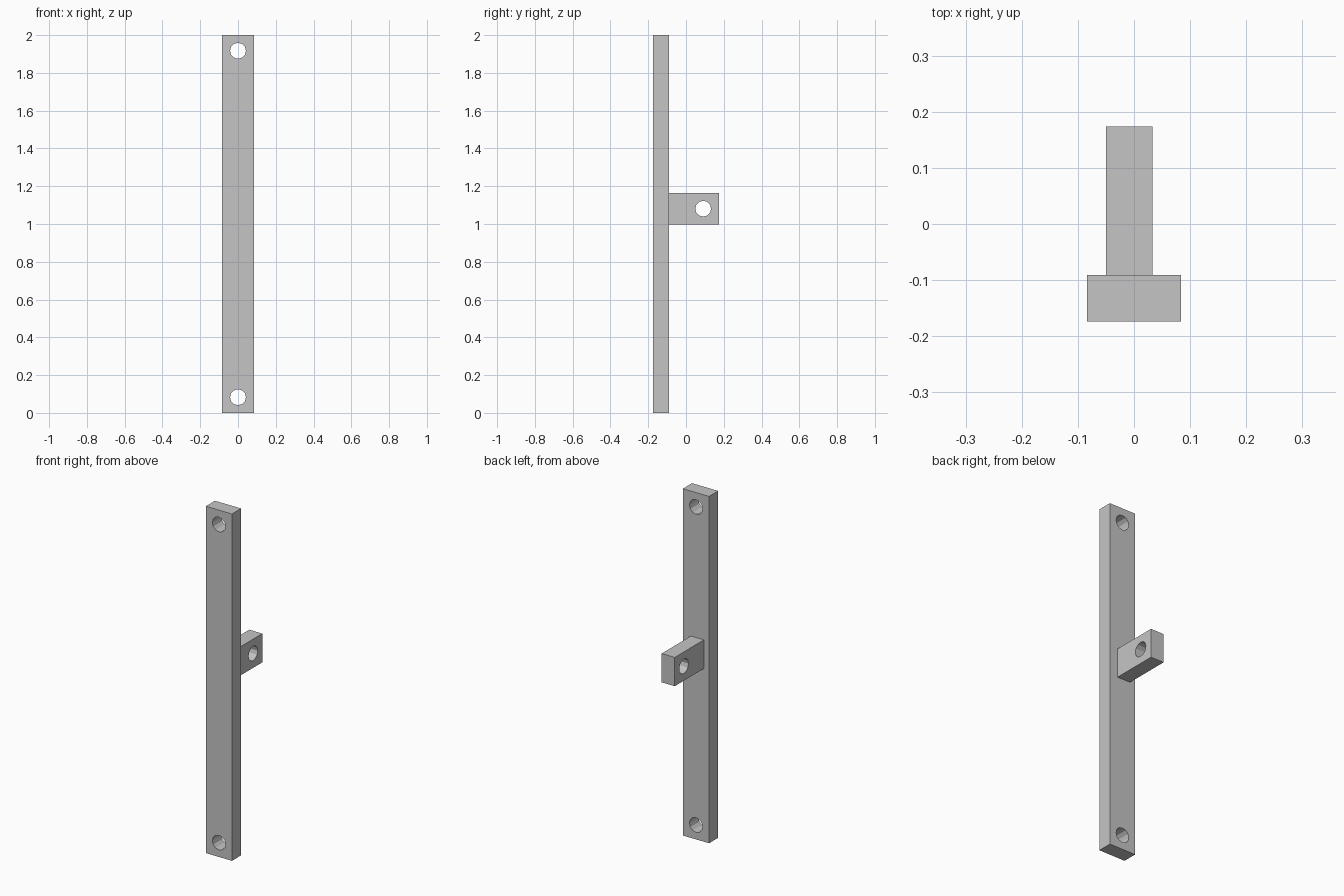
import bpy
from math import pi

if "Cube" in bpy.data.objects:
    bpy.data.objects.remove(bpy.data.objects["Cube"], do_unlink=True)

grey = bpy.data.materials.new("light grey")
grey.use_nodes = True
grey.diffuse_color = (0.56, 0.56, 0.56, 1)
grey.node_tree.nodes["Principled BSDF"].inputs["Base Color"].default_value = grey.diffuse_color

HOLE_RADIUS = 0.042
HOLE_SIDES = 12


def block(name, low, high):
    """Box spanning two opposite corners."""
    centre = [(a + b) / 2 for a, b in zip(low, high)]
    bpy.ops.mesh.primitive_cube_add(size=1, location=centre)
    obj = bpy.context.object
    obj.name = name
    obj.scale = [b - a for a, b in zip(low, high)]
    bpy.ops.object.transform_apply(location=True, rotation=False, scale=True)
    obj.data.materials.append(grey)
    return obj


def drill(obj, centre, rotation):
    """Cut a round hole right through a block."""
    bpy.ops.mesh.primitive_cylinder_add(
        vertices=HOLE_SIDES, radius=HOLE_RADIUS, depth=0.3,
        location=centre, rotation=rotation)
    cutter = bpy.context.object
    cutter.hide_render = True
    cutter.data.materials.append(grey)
    cut = obj.modifiers.new("hole", "BOOLEAN")
    cut.operation = "DIFFERENCE"
    cut.solver = "EXACT"
    cut.object = cutter
    bpy.context.view_layer.objects.active = obj
    bpy.ops.object.modifier_apply(modifier=cut.name)
    bpy.data.objects.remove(cutter, do_unlink=True)


# Upright bar with a bolt hole near each end
bar = block("upright_bar", (-0.0835, -0.174, 0), (0.0835, -0.091, 2))
for z in (0.083, 1.917):
    drill(bar, (0, -0.132, z), (pi / 2, 0, 0))

# Off-centre lug on the back, drilled sideways
lug = block("rear_lug", (-0.05, -0.091, 0.998), (0.033, 0.174, 1.164))
drill(lug, (0, 0.091, 1.081), (0, pi / 2, 0))
